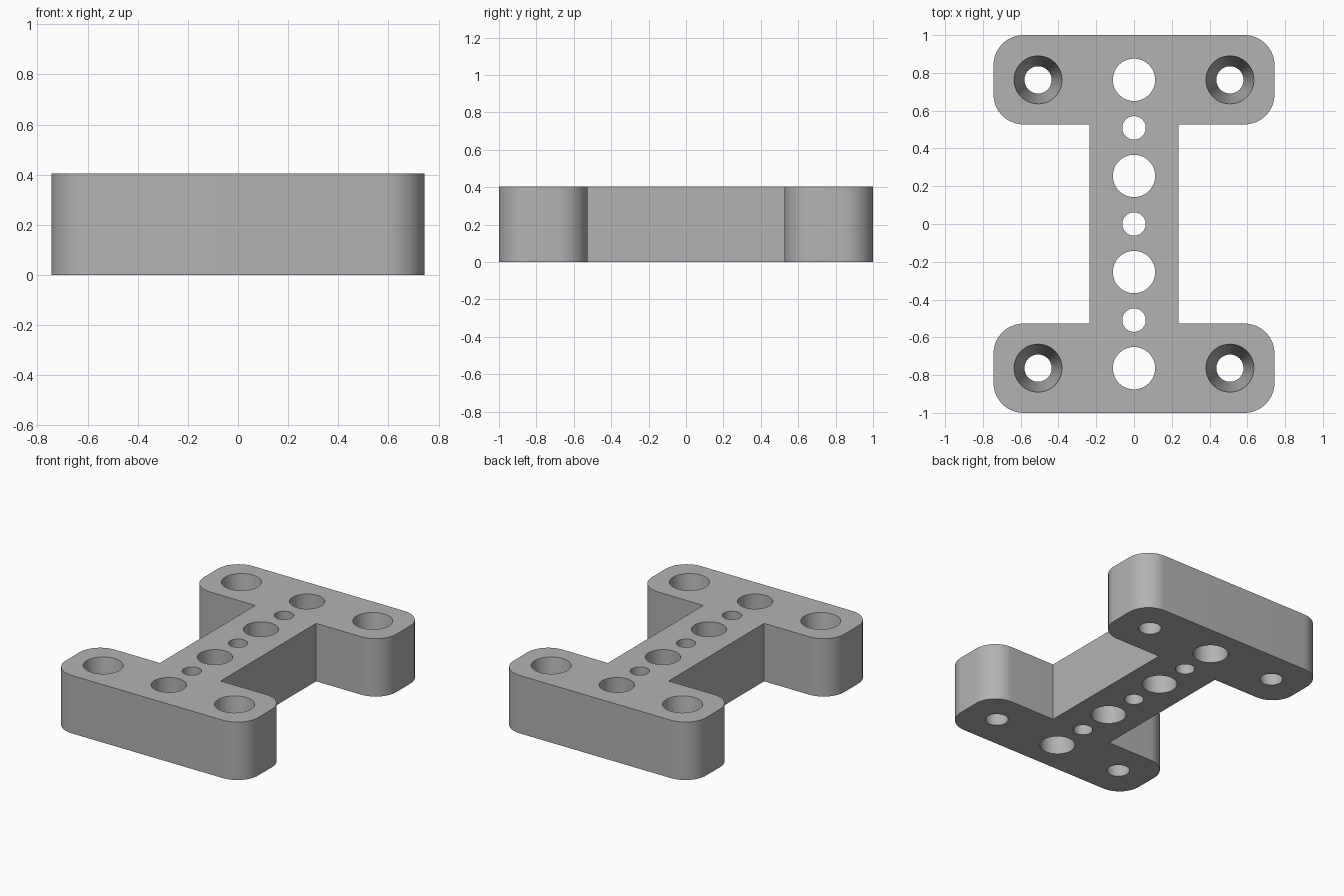
import bpy, bmesh
from math import cos, sin, pi, radians

cube = bpy.data.objects.get("Cube")
if cube:
    bpy.data.objects.remove(cube, do_unlink=True)

HEIGHT = 0.405
HALF_X, HALF_Y = 0.744, 1.0
WEB_X, WEB_Y = 0.235, 0.527
CORNER = 0.16

grey = bpy.data.materials.new("plain grey")
grey.use_nodes = True
colour = (0.45, 0.45, 0.45, 1)
grey.diffuse_color = colour
grey.node_tree.nodes["Principled BSDF"].inputs["Base Color"].default_value = colour


def arc(cx, cy, start, steps=16):
    """Quarter-circle corner, counter-clockwise from the start angle."""
    angles = [start + pi / 2 * i / steps for i in range(steps + 1)]
    return [(cx + CORNER * cos(a), cy + CORNER * sin(a)) for a in angles]


# I-shaped outline: right half, then the same half turned around
ax = HALF_X - CORNER
half = [(WEB_X, WEB_Y)]
half += arc(ax, WEB_Y + CORNER, -pi / 2)
half += arc(ax, HALF_Y - CORNER, 0)
half += [(-x, y) for x, y in reversed(half)]
outline = half + [(-x, -y) for x, y in half]

bm = bmesh.new()
base = bm.faces.new([bm.verts.new((x, y, 0)) for x, y in outline])
top = bmesh.ops.extrude_face_region(bm, geom=[base])["geom"]
bmesh.ops.translate(bm, vec=(0, 0, HEIGHT),
                    verts=[v for v in top if isinstance(v, bmesh.types.BMVert)])
bmesh.ops.recalc_face_normals(bm, faces=bm.faces)
mesh = bpy.data.meshes.new("mounting_block")
bm.to_mesh(mesh)
bm.free()
mesh.materials.append(grey)
block = bpy.data.objects.new("mounting_block", mesh)
bpy.context.collection.objects.link(block)

# Hole cutters: each is a turned profile of (radius, height) steps
cut = bmesh.new()


def add_hole(x, y, profile, sides=48):
    rings = [[cut.verts.new((x + r * cos(2 * pi * i / sides),
                             y + r * sin(2 * pi * i / sides), z))
              for i in range(sides)] for r, z in profile]
    for low, high in zip(rings, rings[1:]):
        for i in range(sides):
            j = (i + 1) % sides
            cut.faces.new((low[i], low[j], high[j], high[i]))
    cut.faces.new(rings[0][::-1])
    cut.faces.new(rings[-1])


# Row of alternating large and small holes down the middle
for i in range(-3, 4):
    radius = 0.112 if i % 2 else 0.062
    add_hole(0, i * 0.2545, [(radius, -0.1), (radius, HEIGHT + 0.1)])

# Tapered screw holes in the four corners
for x in (-0.508, 0.508):
    for y in (-0.763, 0.763):
        add_hole(x, y, [(0.072, -0.1), (0.072, 0), (0.127, HEIGHT), (0.127, HEIGHT + 0.1)])

cut_mesh = bpy.data.meshes.new("hole_cutter")
cut.to_mesh(cut_mesh)
cut.free()
cut_mesh.materials.append(grey)
cutter = bpy.data.objects.new("hole_cutter", cut_mesh)
bpy.context.collection.objects.link(cutter)

bpy.context.view_layer.objects.active = block
mod = block.modifiers.new("holes", "BOOLEAN")
mod.operation = "DIFFERENCE"
mod.solver = "EXACT"
mod.object = cutter
bpy.ops.object.modifier_apply(modifier=mod.name)
bpy.data.objects.remove(cutter, do_unlink=True)

bpy.ops.object.select_all(action="DESELECT")
block.select_set(True)
bpy.ops.object.shade_smooth_by_angle(angle=radians(30))
